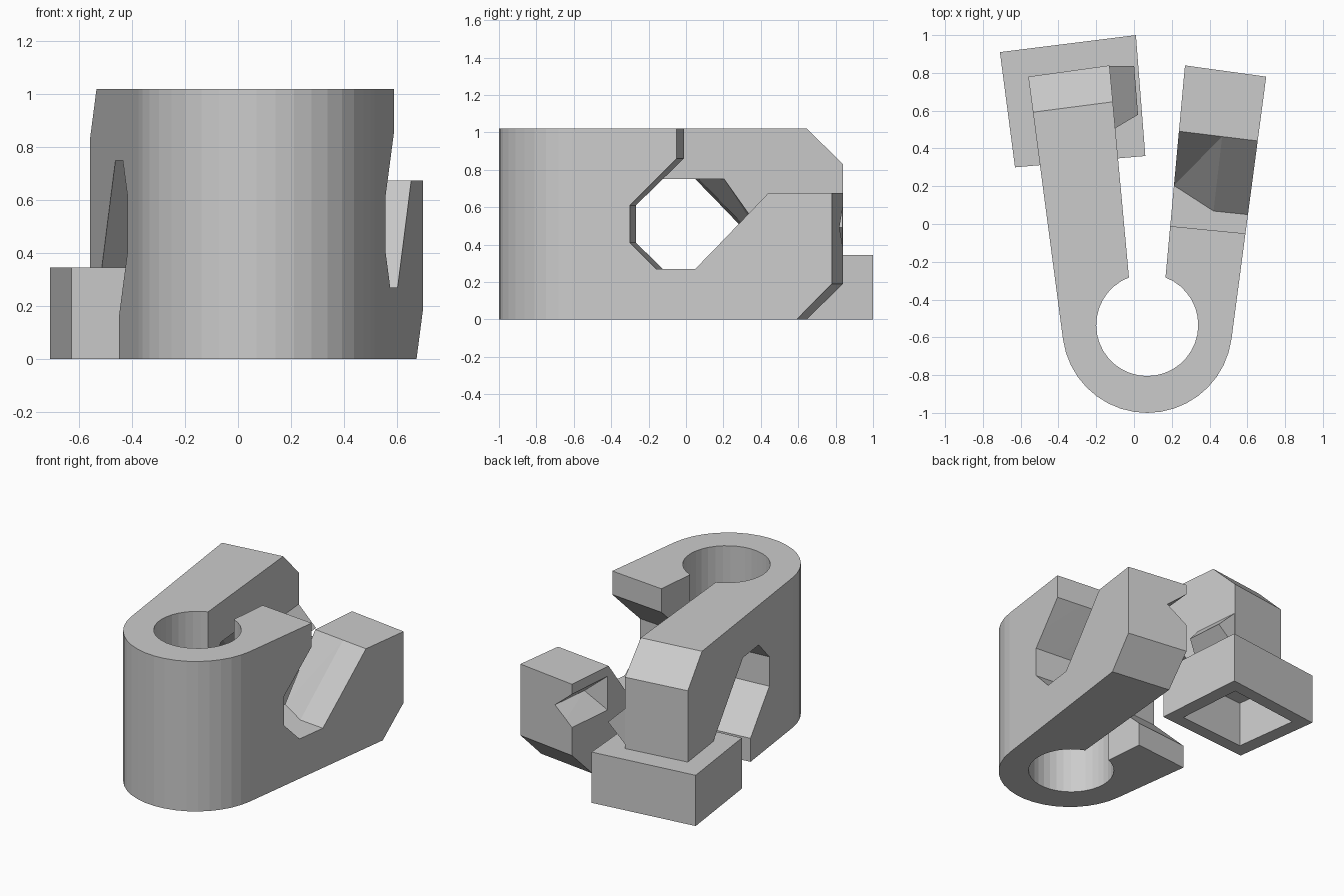
import bpy, bmesh
from math import sin, cos, radians

if "Cube" in bpy.data.objects:
    bpy.data.objects.remove(bpy.data.objects["Cube"])

H = 1.02      # clip height
CX = 0.07     # mirror axis of the two arms


def loft(name, sections, cutter=False):
    """Closed solid through matching point loops."""
    bm = bmesh.new()
    rings = [[bm.verts.new(p) for p in s] for s in sections]
    n = len(rings[0])
    for a, b in zip(rings, rings[1:]):
        for i in range(n):
            bm.faces.new((a[i], a[(i + 1) % n], b[(i + 1) % n], b[i]))
    bm.faces.new(rings[0])
    bm.faces.new(rings[-1])
    if cutter:
        bmesh.ops.triangulate(bm, faces=bm.faces[:])
    bmesh.ops.recalc_face_normals(bm, faces=bm.faces[:])
    me = bpy.data.meshes.new(name)
    bm.to_mesh(me)
    bm.free()
    ob = bpy.data.objects.new(name, me)
    bpy.context.collection.objects.link(ob)
    if cutter:
        ob.hide_render = True
        ob.display_type = 'WIRE'
    return ob


def cut(target, cutter):
    mod = target.modifiers.new(cutter.name, 'BOOLEAN')
    mod.operation = 'DIFFERENCE'
    mod.solver = 'EXACT'
    mod.object = cutter
    bpy.context.view_layer.objects.active = target
    bpy.ops.object.modifier_apply(modifier=mod.name)
    bpy.data.objects.remove(cutter)


def arm_point(u, y, z, left=False, flip=False):
    """Arm space to world: u = 0 on the outer face, 1 on the inner face."""
    xo = 0.5 + 0.135 * (y + 0.7)
    yi = y + 0.04 + 0.025 * y
    xi = 0.165 + 0.092 * (yi + 0.3)
    x = xo + (xi - xo) * u
    return (2 * CX - x if left else x, y + (yi - y) * u, H - z if flip else z)


def prism(name, pts, z0, z1, cutter=False):
    return loft(name, [[(x, y, z) for x, y in pts] for z in (z0, z1)], cutter)


# Spring body: C-shaped ring with two splayed arms
inner_arc = [(CX + 0.27 * cos(radians(69 - i * 318 / 32)),
              -0.535 + 0.27 * sin(radians(69 - i * 318 / 32))) for i in range(33)]
outer_arc = [(CX + 0.45 * cos(radians(187.7 + i * 164.6 / 18)),
              -0.55 + 0.45 * sin(radians(187.7 + i * 164.6 / 18))) for i in range(19)]
tip = [arm_point(u, 0.78, 0)[:2] for u in (0, 1)]
mirrored_tip = [(2 * CX - x, y) for x, y in reversed(tip)]
clip = prism("clip_body", tip + inner_arc + mirrored_tip + outer_arc, 0, H)

# Hook openings and tip chamfers, upside down on the left arm
FLOOR = 5     # profile corner that flares toward the inner side
hook = [(-0.05, 1.2), (-0.05, 0.86), (-0.30, 0.61), (-0.30, 0.41), (-0.16, 0.27),
        (0.05, 0.27), (0.44, 0.675), (1.1, 0.675), (1.1, 1.2)]
chamfer = [(0.59, -0.002), (0.78, 0.19), (0.98, 0.39), (0.98, -0.2), (0.59, -0.2)]
for left in (False, True):
    side = "left" if left else "right"
    sections = [[arm_point(u, y + (flare if i == FLOOR else 0), z, left, left)
                 for i, (y, z) in enumerate(hook)]
                for u, flare in ((-0.3, 0), (0.45, 0), (1, 0.11), (1.2, 0.15))]
    cut(clip, loft(side + "_hook_cutter", sections, True))
    cut(clip, loft(side + "_chamfer_cutter",
                   [[arm_point(u, y, z, left, left) for y, z in chamfer]
                    for u in (-0.3, 1.3)], True))


# Latch: V groove in the right tip, matching tongue on the left tip
def wedge(name, base_u, apex_u, ys, left, cutter=False):
    y0, ya, yb, y1 = ys
    ends = []
    for yb_, yt in ((y0, ya), (y1, yb)):
        ends.append([arm_point(base_u, yb_, 0.36, left),
                     arm_point(apex_u, yt, 0.49, left),
                     arm_point(base_u, yb_, 0.63, left)])
    return loft(name, ends, cutter)


cut(clip, wedge("groove_cutter", 1.06, 0.67, (0.44, 0.51, 1.0, 1.0), False, True))
wedge("latch_tongue", 0.97, 1.3, (0.45, 0.51, 0.76, 0.78), True)

# Hollow foot under the left tip, open underneath
corners = [(-0.71, 0.91), (0.01, 1.0), (0.06, 0.36), (-0.63, 0.30)]
mx = sum(p[0] for p in corners) / 4
my = sum(p[1] for p in corners) / 4
foot = prism("hollow_foot", corners, 0, 0.34 + 0.005)
pocket = [(mx + (x - mx) * 0.73, my + (y - my) * 0.73) for x, y in corners]
cut(foot, prism("pocket_cutter", pocket, -0.1, 0.31, True))
